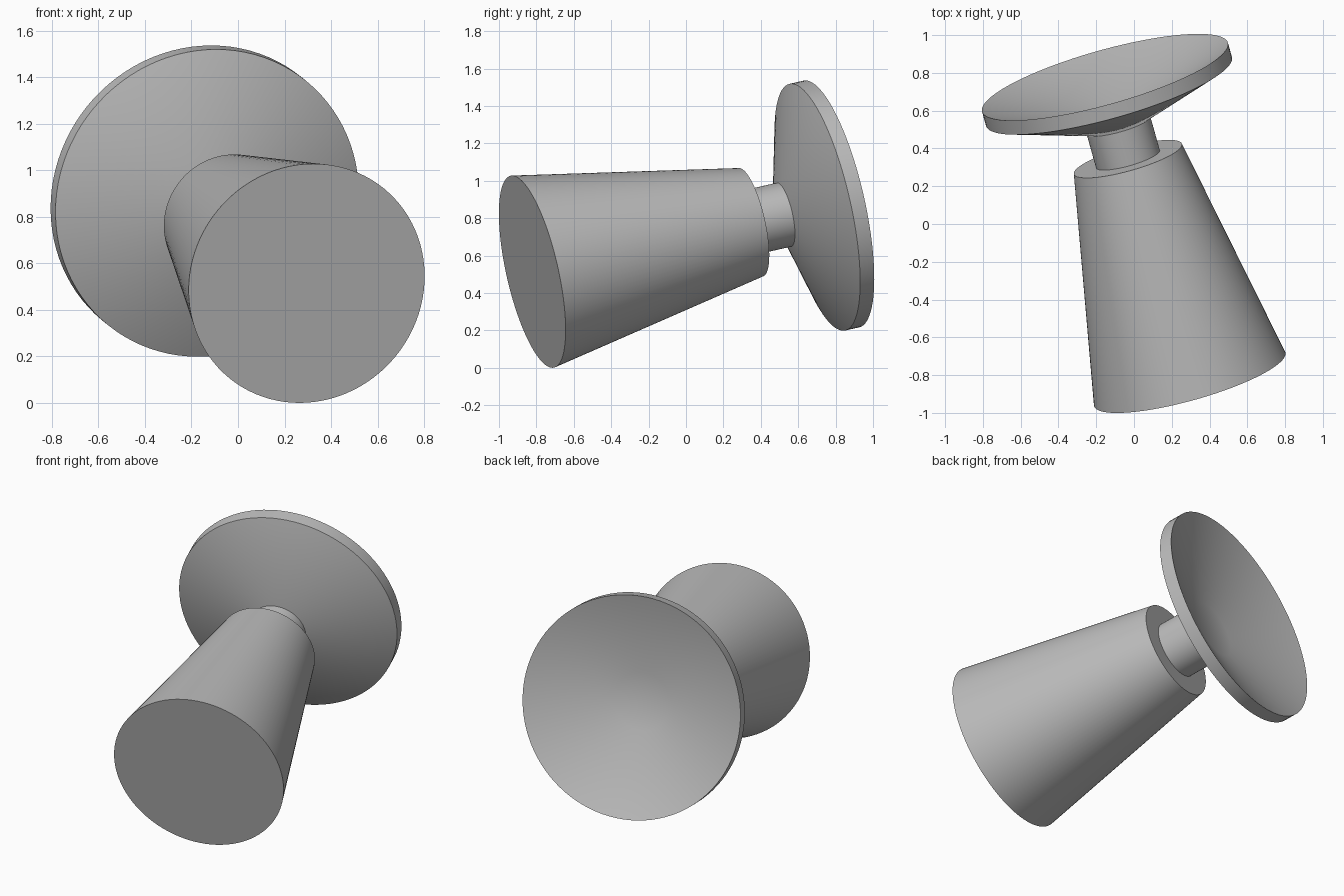
import bpy, bmesh, math
from mathutils import Vector

cube = bpy.data.objects.get("Cube")
if cube:
    bpy.data.objects.remove(cube, do_unlink=True)

SEGMENTS = 96
START = Vector((0.295, -0.822, 0.514))      # centre of the wide front face
AXIS = Vector((-0.264, 0.941, 0.213)).normalized()

grey = bpy.data.materials.new("plain_grey")
grey.use_nodes = True
grey.diffuse_color = (0.5, 0.5, 0.5, 1)
grey.node_tree.nodes["Principled BSDF"].inputs["Base Color"].default_value = grey.diffuse_color


def turned(name, profile):
    """Turn (radius, distance) points about the axis and cap both ends."""
    bm = bmesh.new()
    rings = []
    for radius, along in profile:
        angles = [math.tau * i / SEGMENTS for i in range(SEGMENTS)]
        rings.append([bm.verts.new((radius * math.cos(a), radius * math.sin(a), along))
                      for a in angles])
    for low, high in zip(rings, rings[1:]):
        for i in range(SEGMENTS):
            j = (i + 1) % SEGMENTS
            bm.faces.new((low[i], low[j], high[j], high[i]))
    bm.faces.new(rings[0][::-1])
    bm.faces.new(rings[-1])
    bmesh.ops.recalc_face_normals(bm, faces=bm.faces)
    mesh = bpy.data.meshes.new(name)
    bm.to_mesh(mesh)
    bm.free()
    mesh.materials.append(grey)
    obj = bpy.data.objects.new(name, mesh)
    bpy.context.collection.objects.link(obj)
    obj.location = START
    obj.rotation_euler = AXIS.to_track_quat("Z", "Y").to_euler()
    bpy.ops.object.select_all(action="DESELECT")
    obj.select_set(True)
    bpy.context.view_layer.objects.active = obj
    bpy.ops.object.shade_smooth_by_angle(angle=math.radians(30))
    return obj


# Tapered body, narrow neck and hollow dish share one tilted axis
turned("tapered_body", [(0.526, 0), (0.297, 1.24)])
turned("neck", [(0.175, 1.24), (0.175, 1.44)])
turned("dish", [(0.175, 1.43), (0.676, 1.62), (0.676, 1.70), (0.175, 1.51)])
